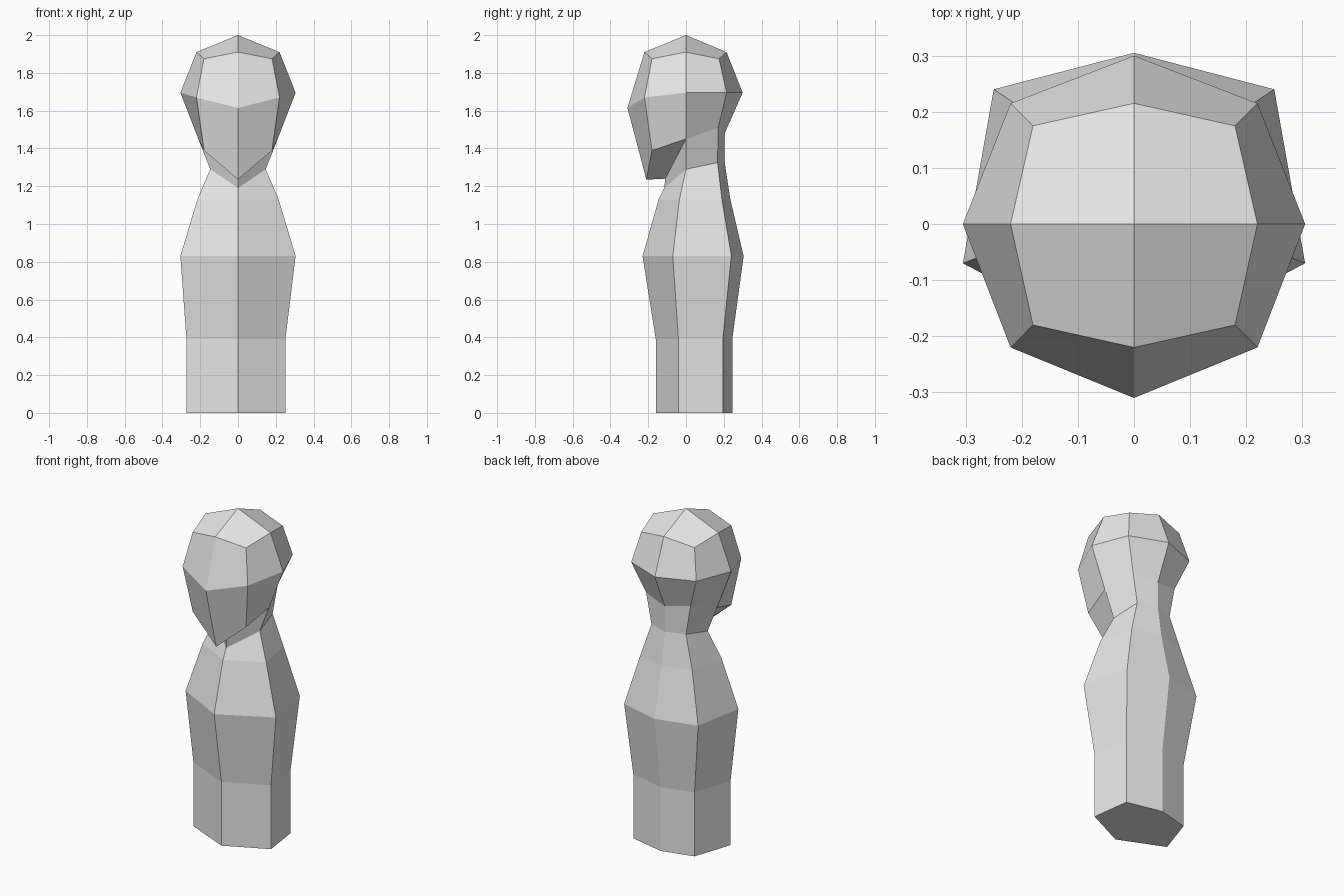
import bpy
import bmesh

cube = bpy.data.objects.get("Cube")
if cube:
    bpy.data.objects.remove(cube, do_unlink=True)

# One plain grey for the whole figure
grey = bpy.data.materials.new("plain grey")
grey.use_nodes = True
grey.diffuse_color = (0.8, 0.8, 0.8, 1)
grey.node_tree.nodes["Principled BSDF"].inputs["Base Color"].default_value = grey.diffuse_color


def add_row(bm, points):
    return [bm.verts.new(point) for point in points]


def bridge(bm, upper, lower):
    """Join two half rows, running from front to back, with quads."""
    for i in range(len(upper) - 1):
        bm.faces.new((upper[i], upper[i + 1], lower[i + 1], lower[i]))


def mirror_half(bm):
    geometry = bm.verts[:] + bm.edges[:] + bm.faces[:]
    bmesh.ops.mirror(bm, geom=geometry, axis='X', merge_dist=0.001)


def finish(bm, name):
    bmesh.ops.recalc_face_normals(bm, faces=bm.faces[:])
    mesh = bpy.data.meshes.new(name)
    bm.to_mesh(mesh)
    bm.free()
    mesh.materials.append(grey)
    part = bpy.data.objects.new(name, mesh)
    bpy.context.scene.collection.objects.link(part)
    return part


# Jaw points where the head meets the neck
under_chin = (0, -0.11, 1.24)
jaw_side = (0.21, 0, 1.45)
nape_corner = (0.15, 0.17, 1.51)
nape = (0, 0.205, 1.48)

# Head: crown, temples, cheeks and a pointed chin, as a faceted ball
bm = bmesh.new()
crown = bm.verts.new((0, 0, 2))
brow = add_row(bm, [(0, -0.22, 1.91), (0.18, -0.18, 1.875), (0.22, 0, 1.91),
                    (0.18, 0.175, 1.875), (0, 0.215, 1.91)])
middle = add_row(bm, [(0, -0.31, 1.615), (0.22, -0.22, 1.67), (0.305, 0, 1.695),
                      (0.22, 0.215, 1.695), (0, 0.3, 1.695)])
jaw = add_row(bm, [(0, -0.21, 1.235), (0.18, -0.18, 1.39), jaw_side, nape_corner, nape])
for start in (0, 2):
    bm.faces.new([crown] + brow[start:start + 3])
bridge(bm, brow, middle)
bridge(bm, middle, jaw)
bm.faces.new([bm.verts.new(under_chin)] + jaw[:3])
mirror_half(bm)
finish(bm, "head")

# Body: six-sided column from the neck through the shoulders to the base
bm = bmesh.new()
foot_plan = [(0, -0.16), (0.262, -0.04), (0.207, 0.195), (0, 0.245)]
rows = [
    [under_chin, jaw_side, nape_corner, nape],
    [(0, -0.115, 1.19), (0.147, 0, 1.29), (0.117, 0.167, 1.325), (0, 0.205, 1.325)],
    [(x, y, 1.13) for x, y in ((0, -0.145), (0.215, -0.035), (0.175, 0.19), (0, 0.235))],
    [(x, y, 0.83) for x, y in ((0, -0.23), (0.305, -0.07), (0.25, 0.24), (0, 0.305))],
    [(x, y, 0.39) for x, y in foot_plan],
    [(x, y, 0) for x, y in foot_plan],
]
rows = [add_row(bm, points) for points in rows]
for upper, lower in zip(rows, rows[1:]):
    bridge(bm, upper, lower)
bm.faces.new(rows[-1])
mirror_half(bm)

# The lower part is slightly skewed to one side
for v in bm.verts:
    if v.co.z < 0.5 and abs(v.co.x) > 0.01:
        v.co.x += 0.1 * v.co.y - 0.007
finish(bm, "body")
